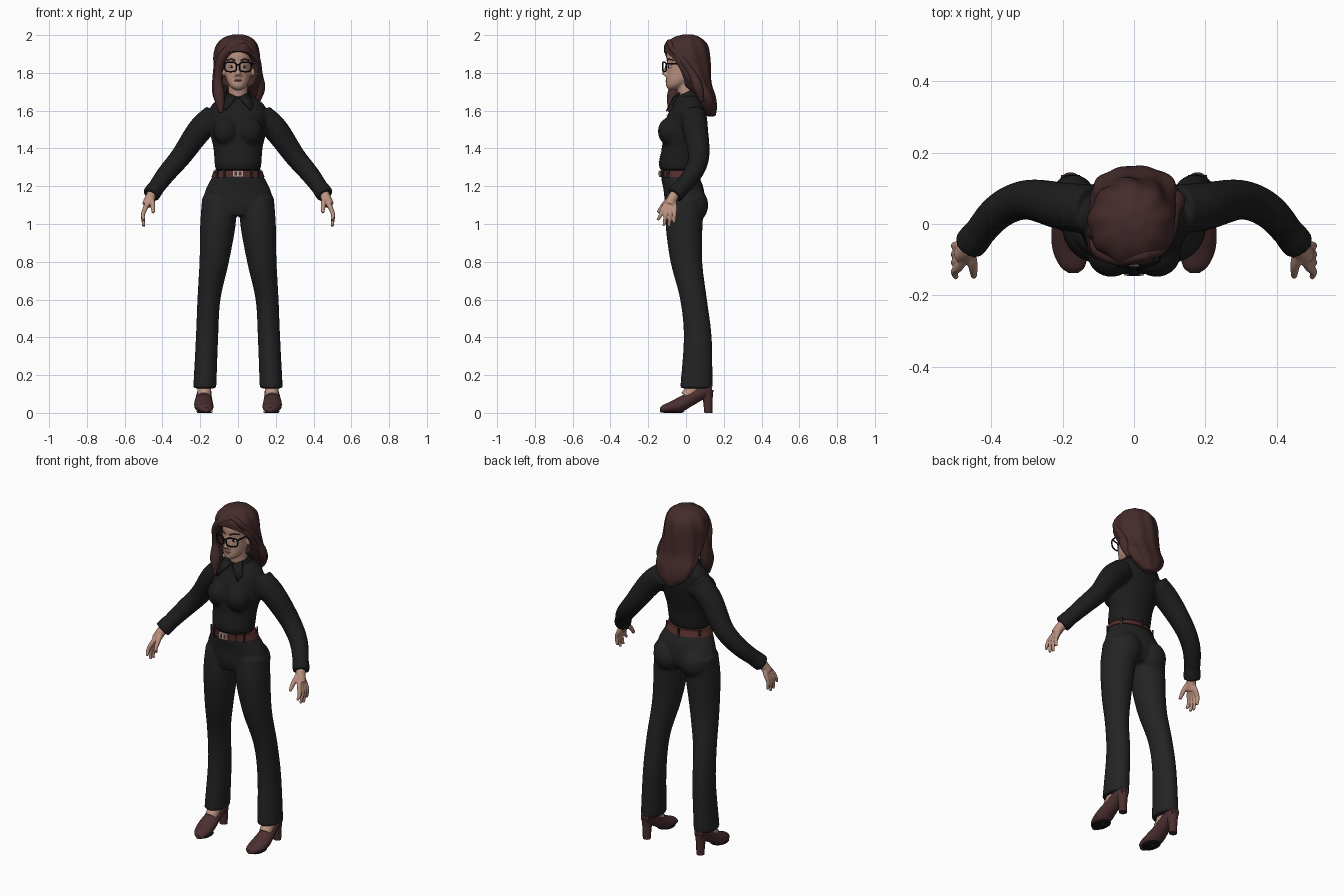
import bpy, bmesh, math
from mathutils import Vector, Matrix

if "Cube" in bpy.data.objects:
    bpy.data.objects.remove(bpy.data.objects["Cube"])


def material(name, r, g, b):
    m = bpy.data.materials.new(name)
    m.use_nodes = True
    m.diffuse_color = (r, g, b, 1)
    bsdf = m.node_tree.nodes["Principled BSDF"]
    bsdf.inputs["Base Color"].default_value = (r, g, b, 1)
    bsdf.inputs["Roughness"].default_value = 0.7
    return m


SHIRT = material("shirt black", .012, .012, .012)
PANTS = material("trouser black", .017, .017, .017)
HAIR = material("auburn hair", .06, .024, .024)
SKIN = material("skin", .5, .29, .22)
SHOE = material("shoe leather", .07, .028, .03)
BELT = material("belt leather", .09, .026, .024)
METAL = material("buckle metal", .45, .38, .33)
BLACK = material("frame black", .006, .006, .006)
WHITE = material("eye white", .6, .55, .5)
LIPS = material("lips", .36, .16, .14)


def spline(rows, k=5):
    """Catmull-Rom through rows of numbers."""
    rows = [Vector(r) for r in rows]
    p = [rows[0] * 2 - rows[1]] + rows + [rows[-1] * 2 - rows[-2]]
    out = []
    for a, b, c, d in zip(p, p[1:], p[2:], p[3:]):
        for i in range(k):
            t = i / k
            out.append((b * 2 + (c - a) * t + (a * 2 - b * 5 + c * 4 - d) * t * t
                        + (b * 3 - a - c * 3 + d) * t ** 3) / 2)
    return out + [rows[-1]]


def bridge(bm, rings, cyclic=False):
    loops = [[bm.verts.new(p) for p in ring] for ring in rings]
    n = len(loops[0])
    pairs = list(zip(loops, loops[1:])) + ([(loops[-1], loops[0])] if cyclic else [])
    for a, b in pairs:
        for i in range(n):
            j = (i + 1) % n
            bm.faces.new((a[i], a[j], b[j], b[i]))
    if not cyclic:
        bm.faces.new(loops[0][::-1])
        bm.faces.new(loops[-1])


def loft(bm, rows, along_y=False, ripple=0, n=36):
    """Rows: height, centre x, radius x, centre 2, radius 2."""
    rings = []
    for h, cx, rx, c, r in spline(rows):
        ring = []
        for i in range(n):
            a = math.tau * i / n
            k = 1 + ripple * math.cos(9 * a + 12 * h)
            x, w = cx + rx * k * math.cos(a), c + r * k * math.sin(a)
            ring.append((x, h, w) if along_y else (x, w, h))
        rings.append(ring)
    bridge(bm, rings)


def tube(bm, pts, cyclic=False, n=14):
    """Points: x, y, z, radius."""
    pts = [Vector(p) for p in pts] if cyclic else spline(pts)
    u, rings = None, []
    for i, p in enumerate(pts):
        nxt = pts[(i + 1) % len(pts)] if cyclic else pts[min(i + 1, len(pts) - 1)]
        prv = pts[i - 1] if cyclic else pts[max(i - 1, 0)]
        t = (nxt.xyz - prv.xyz).normalized()
        u = u or Vector((0, 1, 0) if abs(t.y) < .8 else (0, 0, 1))
        u = (u - t * u.dot(t)).normalized()
        v = t.cross(u)
        rings.append([p.xyz + (u * math.cos(a) + v * math.sin(a)) * p.w
                      for a in (math.tau * j / n for j in range(n))])
    bridge(bm, rings, cyclic)


def ball(bm, c, r):
    bmesh.ops.create_uvsphere(bm, u_segments=24, v_segments=14, radius=1,
                              matrix=Matrix.Translation(c) @ Matrix.Diagonal((*r, 1)))


def box(bm, c, size, turn=0):
    bmesh.ops.create_cube(bm, size=1, matrix=Matrix.Translation(c)
                          @ Matrix.Rotation(turn, 4, 'Z') @ Matrix.Diagonal((*size, 1)))


def make(name, bm, mat, mirror=False, voxel=0, solid=0):
    bmesh.ops.recalc_face_normals(bm, faces=bm.faces[:])
    me = bpy.data.meshes.new(name)
    bm.to_mesh(me)
    bm.free()
    me.materials.append(mat)
    ob = bpy.data.objects.new(name, me)
    bpy.context.collection.objects.link(ob)
    bpy.ops.object.select_all(action='DESELECT')
    ob.select_set(True)
    bpy.context.view_layer.objects.active = ob
    bpy.ops.object.shade_smooth_by_angle(angle=math.radians(40))
    if mirror:
        ob.modifiers.new("mirror", 'MIRROR').use_mirror_merge = False
    if solid:
        ob.modifiers.new("thickness", 'SOLIDIFY').thickness = solid
    if voxel:
        m = ob.modifiers.new("fuse", 'REMESH')
        m.mode, m.voxel_size, m.use_smooth_shade = 'VOXEL', voxel, True
        m = ob.modifiers.new("soften", 'SMOOTH')
        m.factor, m.iterations = .5, 6
    return ob


# Shirt: torso, bust and sleeves with cuffs
bm = bmesh.new()
loft(bm, [(1.285, 0, .118, -.04, .095), (1.32, 0, .124, -.04, .104), (1.4, 0, .13, -.028, .1),
          (1.48, 0, .147, -.015, .105), (1.56, 0, .15, 0, .105), (1.62, 0, .145, .015, .09),
          (1.66, 0, .105, .02, .07), (1.685, 0, .06, .015, .05)])
for s in (1, -1):
    ball(bm, (s * .063, -.085, 1.49), (.068, .064, .075))
    tube(bm, [(s * .12, .04, 1.57, .07), (s * .2, .05, 1.5, .067), (s * .3, .068, 1.36, .056),
              (s * .38, .035, 1.265, .05), (s * .45, -.045, 1.17, .042)], n=24)
    tube(bm, [(s * .438, -.03, 1.187, .046), (s * .462, -.06, 1.153, .047)], n=24)
shirt = make("shirt", bm, SHIRT, voxel=.008)

# Button placket wrapped on the shirt front
bm = bmesh.new()
bmesh.ops.create_grid(bm, x_segments=2, y_segments=24, size=1, matrix=Matrix.Translation((0, -.3, 1.48))
                      @ Matrix.Rotation(math.pi / 2, 4, 'X') @ Matrix.Diagonal((.013, .17, 1, 1)))
placket = make("placket", bm, SHIRT)
wrap = placket.modifiers.new("wrap", 'SHRINKWRAP')
wrap.target, wrap.wrap_method, wrap.offset = shirt, 'PROJECT', .003
wrap.use_project_y, wrap.use_positive_direction = True, True

# Collar band and pointed flaps
bm = bmesh.new()
bridge(bm, [[(r * math.cos(a), .005 + r * math.sin(a), z + .45 * r * math.sin(a))
             for a in (math.tau * i / 32 for i in range(32))]
            for r, z in ((.082, 1.65), (.062, 1.7), (.054, 1.7), (.05, 1.66))], cyclic=True)
make("collar_band", bm, SHIRT)
bm = bmesh.new()
bm.faces.new([bm.verts.new(p) for p in ((.006, -.068, 1.672), (.055, -.035, 1.697),
                                        (.084, -.08, 1.635), (.068, -.107, 1.6))])
make("collar_flaps", bm, SHIRT, mirror=True, solid=.007)

# Trousers: hips, seat and flared legs
bm = bmesh.new()
loft(bm, [(1.285, 0, .12, -.04, .092), (1.24, 0, .142, -.028, .103), (1.18, 0, .172, -.012, .107),
          (1.1, 0, .19, -.005, .105), (1.045, 0, .17, -.01, .085)])
for s in (1, -1):
    ball(bm, (s * .085, .035, 1.1), (.09, .083, .095))
    loft(bm, [(1.14, s * .1, .09, 0, .1), (1, s * .106, .094, -.01, .098), (.8, s * .126, .078, .002, .084),
              (.6, s * .154, .061, .04, .071), (.4, s * .164, .059, .062, .074), (.13, s * .176, .061, .055, .086)])
make("trousers", bm, PANTS, voxel=.008)

# Belt, loops and buckle
bm = bmesh.new()
loft(bm, [(1.25, 0, .14, -.03, .107), (1.283, 0, .128, -.038, .1)])
make("belt", bm, BELT)
bm = bmesh.new()
for deg in (35, 90, 145, 215, 237, 303, 325):
    a = math.radians(deg)
    box(bm, (.135 * math.cos(a), -.034 + .105 * math.sin(a), 1.267), (.008, .014, .046), a)
make("belt_loops", bm, PANTS)
bm = bmesh.new()
box(bm, (0, -.139, 1.267), (.056, .01, .034))
make("buckle", bm, METAL)
bm = bmesh.new()
for x in (-.012, .012):
    box(bm, (x, -.144, 1.267), (.014, .004, .02))
make("buckle_slots", bm, BELT)

# Shoes, soles and ankles
bm = bmesh.new()
loft(bm, [(-.137, .17, .014, .016, .012), (-.12, .172, .034, .022, .021), (-.08, .178, .048, .031, .03),
          (-.03, .182, .05, .045, .043), (.03, .181, .043, .077, .042), (.09, .178, .036, .113, .043),
          (.137, .178, .026, .13, .04)], along_y=True)
loft(bm, [(.12, .178, .033, .11, .035), (.07, .178, .026, .115, .026), (0, .178, .022, .118, .021)])
make("shoes", bm, SHOE, mirror=True)
bm = bmesh.new()
loft(bm, [(0, .176, .036, -.07, .048), (.007, .177, .046, -.066, .06)])
make("soles", bm, BLACK, mirror=True)
bm = bmesh.new()
tube(bm, [(.178, .06, .2, .036), (.178, .045, .14, .037), (.18, .005, .085, .036)])
make("ankles", bm, SKIN, mirror=True)

# Hands with fingers and thumb
bm = bmesh.new()
tube(bm, [(.445, -.04, 1.18, .026), (.465, -.07, 1.14, .027), (.484, -.088, 1.1, .026)])
for i, (y, z) in enumerate(((-.15, 1.02), (-.117, .99), (-.09, .985), (-.062, 1.005))):
    base = -.117 + .019 * i
    tube(bm, [(.465, -.07, 1.14, .015), (.488, base, 1.09, .013),
              (.503, (base + y) / 2, 1.05, .011), (.499, y, z, .008)])
tube(bm, [(.46, -.075, 1.14, .016), (.452, -.115, 1.105, .014), (.449, -.148, 1.06, .009)])
make("hands", bm, SKIN, mirror=True, voxel=.004)

# Head with neck, nose and ears
bm = bmesh.new()
loft(bm, [(1.712, 0, .02, -.07, .024), (1.73, 0, .043, -.055, .05), (1.76, 0, .06, -.03, .076),
          (1.8, 0, .069, -.005, .099), (1.85, 0, .074, 0, .101), (1.9, 0, .075, 0, .103),
          (1.95, 0, .06, 0, .085), (1.975, 0, .03, 0, .04)])
tube(bm, [(0, .02, 1.63, .055), (0, .003, 1.72, .05), (0, .003, 1.8, .05)], n=24)
tube(bm, [(0, -.093, 1.85, .01), (0, -.107, 1.815, .012), (0, -.115, 1.788, .016)])
for s in (1, -1):
    ball(bm, (s * .08, .0, 1.81), (.015, .02, .03))
    ball(bm, (s * .012, -.102, 1.786), (.01, .012, .009))
make("head", bm, SKIN, voxel=.005)

# Facial features
bm = bmesh.new()
ball(bm, (.034, -.08, 1.832), (.015, .013, .008))
make("eyes", bm, WHITE, mirror=True)
bm = bmesh.new()
ball(bm, (.034, -.09, 1.832), (.007, .006, .007))
make("irises", bm, BLACK, mirror=True)
bm = bmesh.new()
tube(bm, [(.014, -.1, 1.865, .004), (.036, -.092, 1.872, .004), (.058, -.066, 1.866, .003)])
make("eyebrows", bm, HAIR, mirror=True)
bm = bmesh.new()
ball(bm, (0, -.098, 1.761), (.024, .01, .005))
ball(bm, (0, -.098, 1.754), (.019, .01, .005))
make("lips", bm, LIPS)

# Glasses: rounded rims, bridge and temple arms
bm = bmesh.new()
rim = []
for i in range(32):
    c, s = math.cos(math.tau * i / 32), math.sin(math.tau * i / 32)
    x = .039 + .031 * math.copysign(abs(c) ** .6, c)
    rim.append((x, -.123 + 4 * x * x, 1.832 + .025 * math.copysign(abs(s) ** .6, s), .004))
tube(bm, rim, cyclic=True, n=8)
tube(bm, [(-.01, -.123, 1.843, .004), (.01, -.123, 1.843, .004)], n=8)
tube(bm, [(.07, -.104, 1.848, .004), (.078, -.04, 1.848, .004), (.083, .03, 1.845, .004)], n=8)
make("glasses", bm, BLACK, mirror=True)

# Hair: rippled mass opened over the face, plus swept locks
bm = bmesh.new()
loft(bm, [(2.003, 0, .03, .01, .03), (1.985, -.003, .075, .003, .075), (1.95, -.005, .107, 0, .112),
          (1.9, -.006, .121, .004, .12), (1.84, -.004, .123, .012, .118), (1.75, 0, .122, .052, .083),
          (1.68, .003, .12, .1, .057), (1.62, .003, .09, .118, .046), (1.57, .005, .03, .132, .025)],
     ripple=.03, n=72)
hair = make("hair", bm, HAIR, voxel=.005)
bm = bmesh.new()
ball(bm, (.005, -.14, 1.765), (.17, .152, .152))
cutter = make("face_opening", bm, HAIR)
cut = hair.modifiers.new("face opening", 'BOOLEAN')
cut.operation, cut.object = 'DIFFERENCE', cutter
bpy.context.view_layer.update()
baked = bpy.data.meshes.new_from_object(hair.evaluated_get(bpy.context.evaluated_depsgraph_get()))
hair.modifiers.clear()
hair.data = baked
bpy.data.objects.remove(cutter)

bm = bmesh.new()
tube(bm, [(.03, -.085, 1.965, .018), (-.04, -.095, 1.93, .023), (-.09, -.075, 1.87, .026),
          (-.106, -.055, 1.77, .023), (-.1, -.07, 1.68, .031), (-.088, -.085, 1.59, .012)])
tube(bm, [(-.09, -.02, 1.9, .03), (-.108, -.02, 1.8, .026), (-.108, -.03, 1.7, .03), (-.1, -.04, 1.63, .015)])
tube(bm, [(.025, -.085, 1.965, .018), (.07, -.07, 1.93, .02), (.1, -.02, 1.87, .02),
          (.108, .035, 1.79, .024), (.118, .065, 1.72, .027), (.105, .085, 1.65, .014)])
make("hair_locks", bm, HAIR, voxel=.005)
